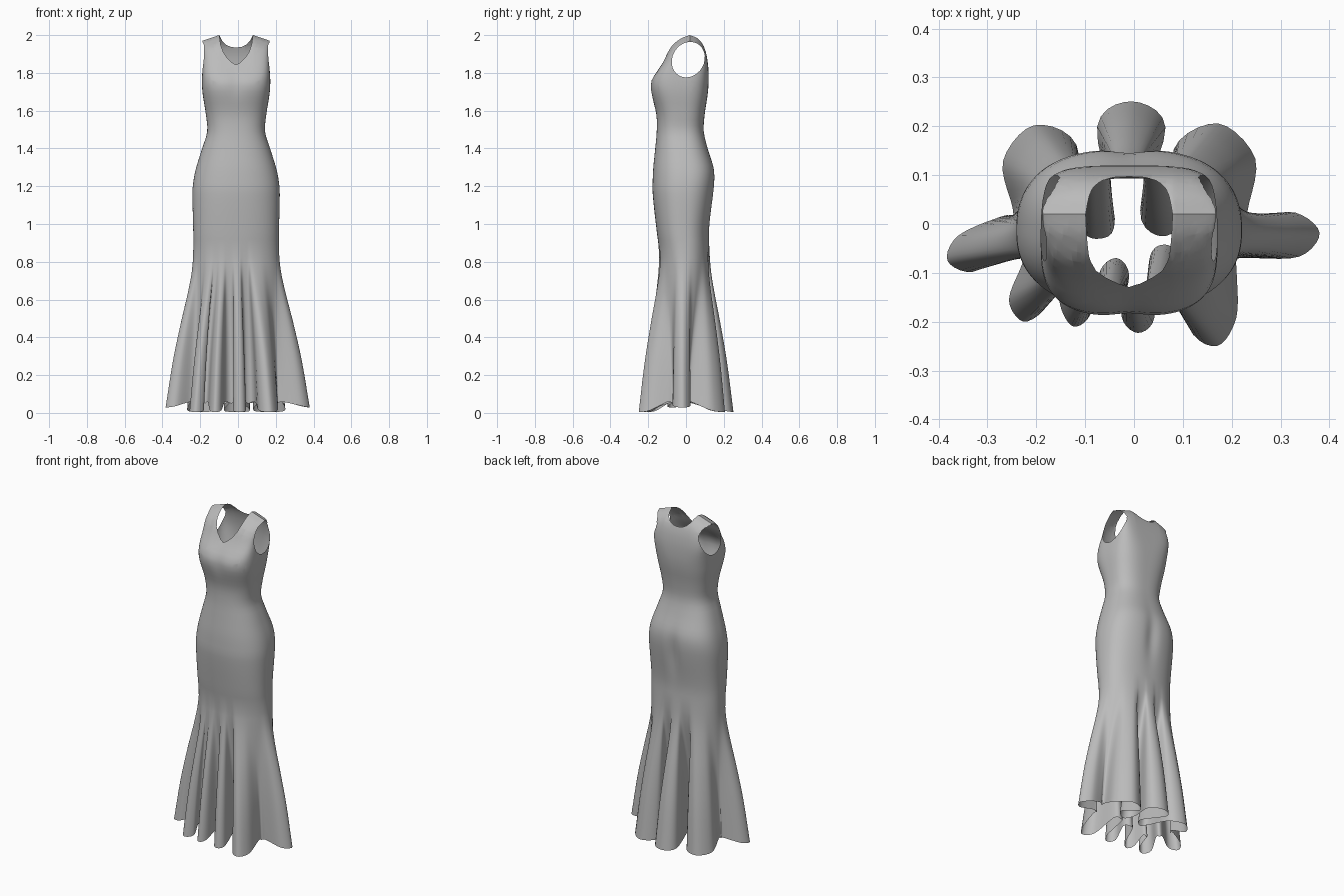
import bpy, bmesh, math
from mathutils import Vector

if "Cube" in bpy.data.objects:
    bpy.data.objects.remove(bpy.data.objects["Cube"])

CX = -0.01   # bodice centre line

# Body profile: height, half width, front y, back y, front squareness, back squareness
BODY = [(2.0, .177, .02, .02, 7, 7), (1.985, .177, -.022, .058, 7, 7), (1.94, .176, -.077, .095, 6, 6),
        (1.85, .177, -.125, .116, 5, 5), (1.76, .181, -.184, .120, 3.2, 3.6),
        (1.72, .180, -.188, .118, 3, 3.2), (1.68, .176, -.181, .114, 2.8, 3),
        (1.58, .160, -.157, .099, 2.5, 2.7), (1.49, .153, -.155, .094, 2.4, 2.6),
        (1.40, .180, -.163, .115, 2.3, 2.6), (1.30, .211, -.173, .148, 2.3, 2.6),
        (1.24, .224, -.176, .153, 2.3, 2.6), (1.17, .231, -.177, .148, 2.3, 2.5),
        (.97, .227, -.156, .123, 2.3, 2.4), (.85, .226, -.140, .124, 2.2, 2.3)]
# Share of the flare reached at each height of the skirt
FLARE = [(.85, 0), (.75, .07), (.65, .20), (.47, .48), (.28, .74), (.03, 1)]
# Hem folds counter-clockwise: outer fold tip x, y, radius, then the inner fold after it
FOLDS = [((.38, -.018, .045), (.24, .008, .014)), ((.172, .206, .084), (.055, -.025, .048)),
         ((-.005, .251, .070), (-.07, -.03, .036)), ((-.205, .202, .077), (-.25, .015, .014)),
         ((-.382, -.075, .040), (-.23, -.055, .018)), ((-.226, -.20, .038), (-.175, -.10, .015)),
         ((-.123, -.21, .03), (-.035, -.07, .03)), ((.008, -.223, .034), (.055, -.043, .03)),
         ((.17, -.25, .05), (.21, -.07, .02))]


def sample(table, z):
    """Smooth curve through table rows ordered by falling height."""
    z = max(min(z, table[0][0]), table[-1][0])
    i = 0
    while i < len(table) - 2 and z < table[i + 1][0]:
        i += 1
    a, b = table[i], table[i + 1]
    p, q = table[max(i - 1, 0)], table[min(i + 2, len(table) - 1)]
    h = b[0] - a[0]
    t = (z - a[0]) / h
    out = []
    for k in range(1, len(a)):
        ma = (b[k] - p[k]) / (b[0] - p[0]) * h
        mb = (q[k] - a[k]) / (q[0] - a[0]) * h
        out.append((2*t**3 - 3*t*t + 1) * a[k] + (t**3 - 2*t*t + t) * ma
                   + (3*t*t - 2*t**3) * b[k] + (t**3 - t*t) * mb)
    return out


def hem_columns(steps=5):
    """Points along the hem as (body angle, position)."""
    tips = [f for pair in FOLDS for f in pair]
    n = len(tips)
    ang = [0.0] * n
    for k in range(0, n, 2):
        ang[k] = math.atan2(tips[k][1] / .14, tips[k][0] / .225)
        while k and ang[k] < ang[k - 2]:
            ang[k] += 2 * math.pi
    for k in range(1, n, 2):
        ang[k] = (ang[k - 1] + (ang[k + 1] if k + 1 < n else ang[0] + 2 * math.pi)) / 2
    ctrl = []
    for k, (x, y, r) in enumerate(tips):
        p, q = tips[k - 1], tips[(k + 1) % n]
        d = Vector((x - (p[0] + q[0]) / 2, y - (p[1] + q[1]) / 2)).normalized()
        side = Vector((-d.y, d.x)) * (1 if k % 2 == 0 else -1)
        before = (ang[k] - ang[k - 1]) % (2 * math.pi)
        after = (ang[(k + 1) % n] - ang[k]) % (2 * math.pi)
        # Outer folds hang lowest, the side folds a little higher
        z = (.028 if abs(x) > .3 else .005) if k % 2 == 0 else .05
        base = Vector((x, y)) - d * r * (.75 if r > .06 else 1)
        for s, da in ((-1, -before / 3), (0, 0), (1, after / 3)):
            pt = base + side * r * s if s else Vector((x, y))
            ctrl.append((ang[k] + da, Vector((pt.x, pt.y, z + (.008 if s else 0)))))
    cols, m = [], len(ctrl)
    for i in range(m):
        a, b, c, d = (ctrl[(i + o) % m] for o in (-1, 0, 1, 2))
        da = (c[0] - b[0]) % (2 * math.pi)
        for s in range(steps):
            t = s / steps
            v = .5 * (2*b[1] + (c[1] - a[1]) * t + (2*a[1] - 5*b[1] + 4*c[1] - d[1]) * t*t
                      + (3*b[1] - a[1] - 3*c[1] + d[1]) * t**3)
            cols.append((b[0] + da * t, v))
    return cols


def body_point(theta, z):
    w, yf, yb, nf, nb = sample(BODY, z)
    c, s = math.cos(theta), math.sin(theta)
    n = nb if s > 0 else nf
    r = (abs(c)**n + abs(s)**n) ** (-1 / n)
    x, y = w * r * c, (yf + yb) / 2 + (yb - yf) / 2 * r * s
    # Soft hollows between the seat halves and at the bust centre
    if s > 0:
        y -= .012 * math.exp(-(x / .04)**2 - ((z - 1.17) / .13)**2)
    else:
        y += .006 * math.exp(-(x / .04)**2 - ((z - 1.74) / .06)**2)
    # Shoulders slope down outwards
    drop = .34 * max(0, abs(x) - .09) * min(1, max(0, (z - 1.8) / .17))
    return Vector((x + CX, y, z - drop))


def cut_hole(bm, axes, poly, region):
    """Trim a convex counter-clockwise outline, drawn in two axes, out of a region."""
    planes = []
    for (u0, v0), (u1, v1) in zip(poly, poly[1:] + poly[:1]):
        co, no = Vector(), Vector()
        co[axes[0]], co[axes[1]] = u0, v0
        no[axes[0]], no[axes[1]] = v1 - v0, u0 - u1
        planes.append((co, no.normalized()))

    def inside(count):
        found = []
        for f in bm.faces:
            c = f.calc_center_median()
            if region(c) and all((c - co).dot(no) < 0 for co, no in planes[:count]):
                found.append(f)
        return found
    for i, (co, no) in enumerate(planes):
        faces = inside(i)
        geom = set(faces)
        for f in faces:
            geom.update(f.edges)
            geom.update(f.verts)
        bmesh.ops.bisect_plane(bm, geom=list(geom), dist=1e-5, plane_co=co, plane_no=no)
    bmesh.ops.delete(bm, geom=inside(len(planes)), context='FACES')


# Dress shell: body rings that open into the folded skirt
cols = hem_columns()
heights = [2.0, 1.997, 1.992, 1.985, 1.975, 1.96] + [1.94 - i * .03 for i in range(36)]
bm = bmesh.new()
rings = [[bm.verts.new(body_point(a, z)) for a, _ in cols] for z in heights]
for i in range(1, 29):
    z = .85 - i * .82 / 28
    f = sample(FLARE, z)[0]
    ring = []
    for a, hem in cols:
        p = body_point(a, .85)
        p = p.lerp(hem, f)
        p.z = .85 + (hem.z - .85) * i / 28
        ring.append(bm.verts.new(p))
    rings.append(ring)
for up, low in zip(rings, rings[1:]):
    for j in range(len(cols)):
        k = (j + 1) % len(cols)
        bm.faces.new((up[j], low[j], low[k], up[k]))

# Armholes, leaning slightly backwards
oval = []
for i in range(28):
    t = i * math.tau / 28
    dz = .094 * math.sin(t)
    oval.append((.012 + .087 * math.cos(t) + .12 * dz, 1.870 + dz))
for s in (-1, 1):
    cut_hole(bm, (1, 2), oval, lambda c: s * (c.x - CX) > .1 and c.z > 1.7)


# Necklines: deep in front, shallow behind
def neckline(half):
    right = [(CX + x, z) for x, z in half]
    return right + [(CX - x, z) for x, z in reversed(half) if x > 0]


front = neckline([(0, 1.843), (.022, 1.855), (.048, 1.88), (.068, 1.91), (.082, 1.95), (.089, 2.0), (.09, 2.05)])
back = neckline([(0, 1.934), (.03, 1.938), (.055, 1.95), (.074, 1.97), (.089, 2.0), (.1, 2.05)])
cut_hole(bm, (0, 2), front, lambda c: c.y < .02 and c.z > 1.78)
cut_hole(bm, (0, 2), back, lambda c: c.y > .02 and c.z > 1.78)

loose = [v for v in bm.verts if not v.link_faces]
bmesh.ops.delete(bm, geom=loose, context='VERTS')
mesh = bpy.data.meshes.new("dress")
bm.to_mesh(mesh)
bm.free()
dress = bpy.data.objects.new("dress", mesh)
bpy.context.collection.objects.link(dress)

fabric = bpy.data.materials.new("grey fabric")
fabric.diffuse_color = (.5, .5, .5, 1)
fabric.use_nodes = True
fabric.node_tree.nodes["Principled BSDF"].inputs["Base Color"].default_value = fabric.diffuse_color
mesh.materials.append(fabric)
bpy.context.view_layer.objects.active = dress
dress.select_set(True)
bpy.ops.object.shade_smooth_by_angle(angle=math.radians(60))
